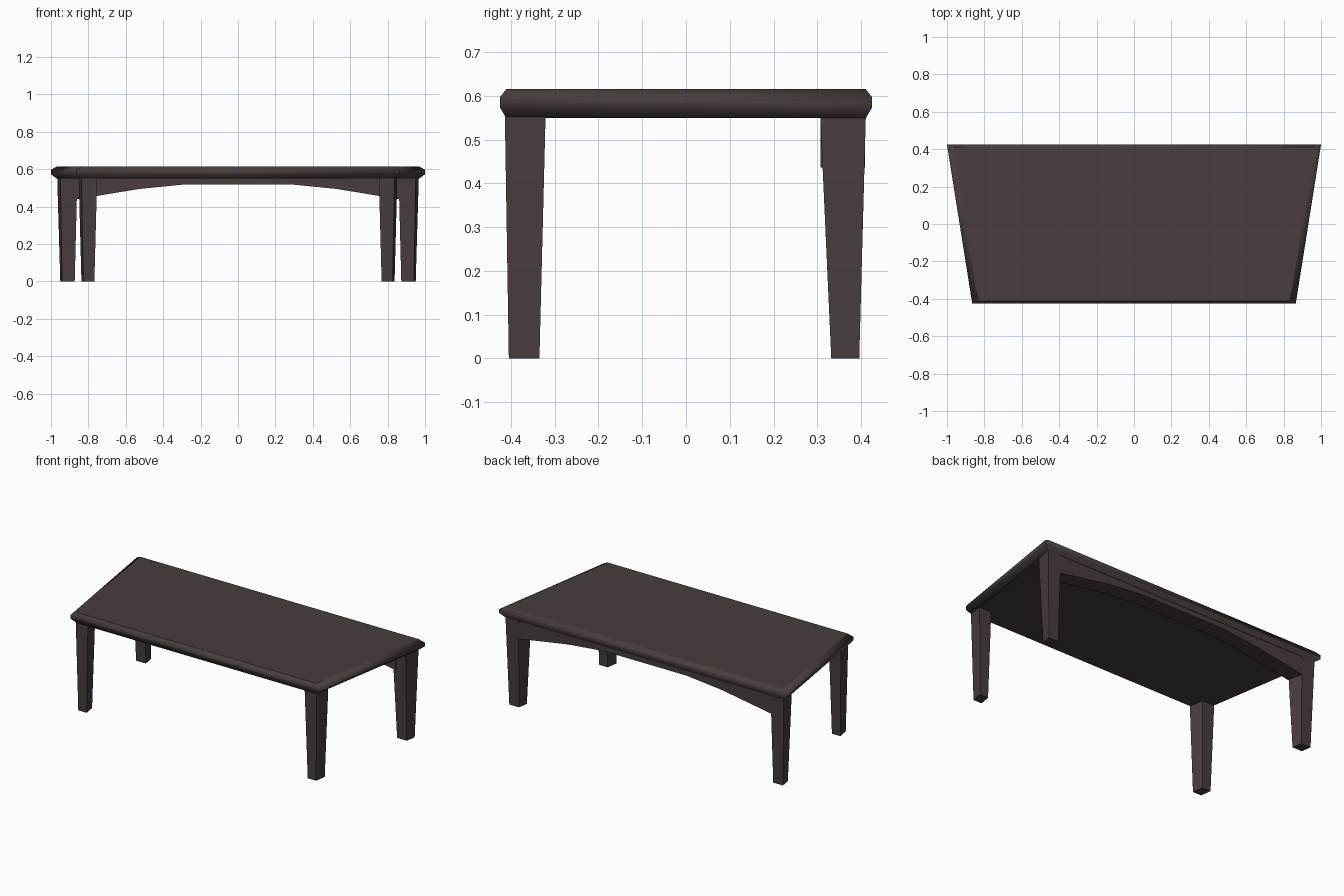
import bpy, bmesh, math

if "Cube" in bpy.data.objects:
    bpy.data.objects.remove(bpy.data.objects["Cube"])

wood = bpy.data.materials.new("dark_wood")
wood.diffuse_color = (0.065, 0.048, 0.046, 1)
wood.use_nodes = True
wood.node_tree.nodes["Principled BSDF"].inputs["Base Color"].default_value = wood.diffuse_color
SLOPE = 0.135 / 0.85          # outward flare of the sides per unit of depth


def loft(name, rings):
    """Closed solid skinned through rings of equal point count."""
    bm = bmesh.new()
    loops = [[bm.verts.new(p) for p in ring] for ring in rings]
    n = len(loops[0])
    for a, b in zip(loops, loops[1:]):
        for i in range(n):
            j = (i + 1) % n
            bm.faces.new((a[i], a[j], b[j], b[i]))
    bm.faces.new(loops[0][::-1])
    bm.faces.new(loops[-1])
    bmesh.ops.recalc_face_normals(bm, faces=bm.faces)
    me = bpy.data.meshes.new(name)
    bm.to_mesh(me)
    bm.free()
    me.materials.append(wood)
    ob = bpy.data.objects.new(name, me)
    bpy.context.collection.objects.link(ob)
    return ob


# Tapered top with a chamfered rim
def top_ring(z, dx, dy):
    f, b, y = 0.865 - dx, 1.0 - dx, 0.425 - dy
    return [(-f, -y, z), (f, -y, z), (b, y, z), (-b, y, z)]


top = loft("table_top", [top_ring(0.549, 0.032, 0.014), top_ring(0.573, 0, 0),
                         top_ring(0.597, 0, 0), top_ring(0.615, 0.032, 0.014)])
bpy.context.view_layer.objects.active = top
top.select_set(True)
bpy.ops.object.shade_smooth_by_angle(angle=math.radians(65))
for p in top.data.polygons:
    if abs(p.normal.z) > 0.99:
        p.use_smooth = False


# Tapered legs, skewed to follow the flared sides, mirrored across x
def leg_ring(z, x0, x1, y0, y1):
    s = SLOPE * (y1 - y0)
    return [(x0, y0, z), (x1, y0, z), (x1 + s, y1, z), (x0 + s, y1, z)]


def leg(name, foot, head):
    ob = loft(name, [leg_ring(0, *foot), leg_ring(0.552, *head)])
    mod = ob.modifiers.new("mirror", 'MIRROR')
    mod.use_axis[0] = True


leg("front_legs", (0.768, 0.826, -0.405, -0.335), (0.753, 0.837, -0.414, -0.321))
leg("back_legs", (0.873, 0.940, 0.332, 0.396), (0.859, 0.950, 0.307, 0.411))

# Arched apron between the back legs
arch = [(0.88, 0.436), (0.75, 0.458), (0.53, 0.494), (0.29, 0.518)]
outline = ([(-x, z) for x, z in arch] + [(x, z) for x, z in arch[::-1]]
           + [(0.88, 0.552), (-0.88, 0.552)])
loft("back_apron", [[(x, y, z) for x, z in outline] for y in (0.307, 0.409)])
